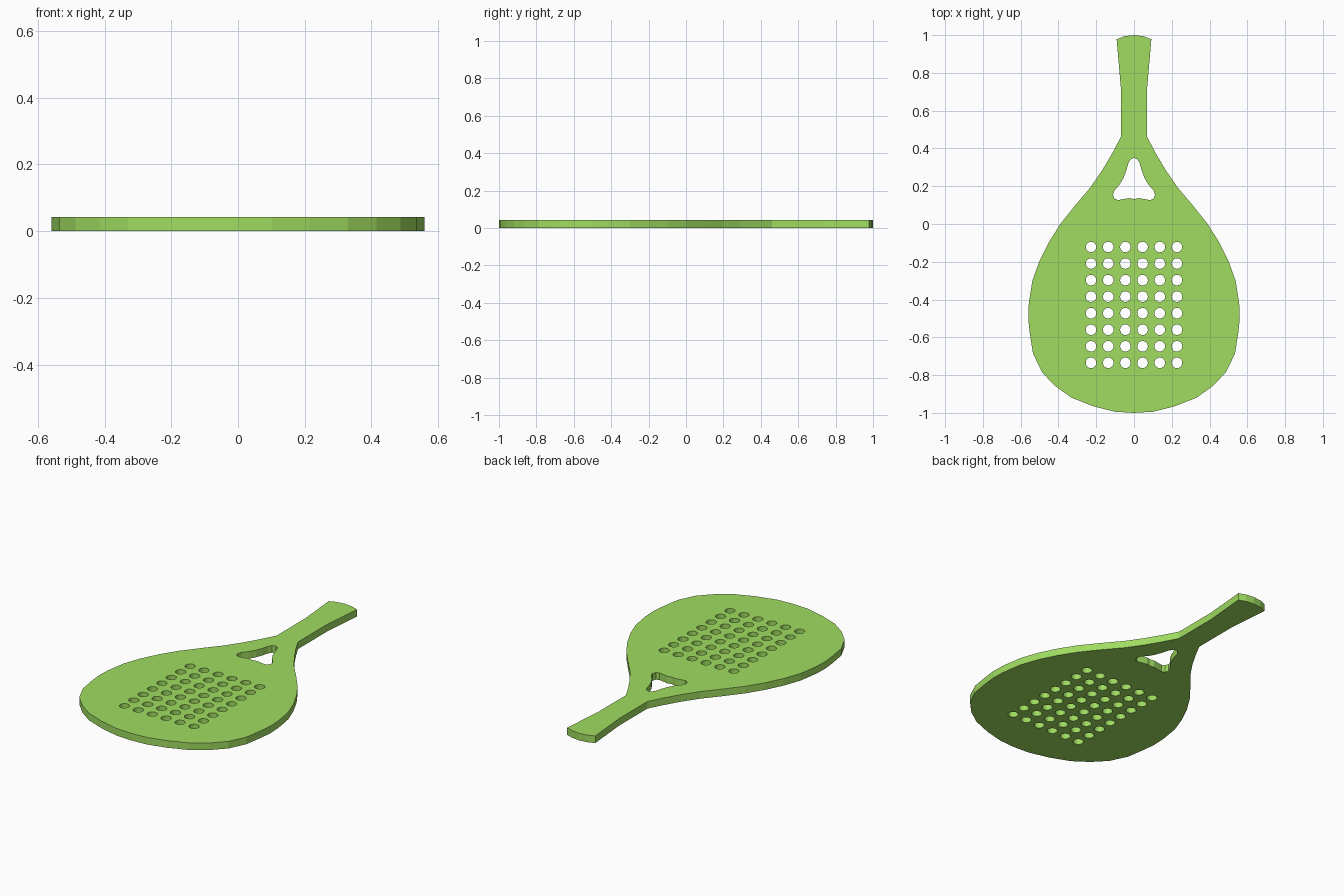
import bpy, bmesh, math

if "Cube" in bpy.data.objects:
    bpy.data.objects.remove(bpy.data.objects["Cube"])

THICK = 0.042

# Half outlines (x >= 0), mirrored into closed loops
body_half = [(0, -1), (0.10, -0.994), (0.215, -0.965), (0.33, -0.92), (0.415, -0.86),
             (0.487, -0.785), (0.535, -0.685), (0.553, -0.57), (0.56, -0.5),
             (0.557, -0.42), (0.538, -0.3), (0.50, -0.195), (0.45, -0.095),
             (0.39, 0), (0.31, 0.1), (0.23, 0.195), (0.165, 0.29), (0.115, 0.375),
             (0.07, 0.46), (0.07, 0.725), (0.092, 0.978), (0.05, 0.994), (0, 1)]
throat_half = [(0, 0.132), (0.025, 0.137), (0.055, 0.132), (0.085, 0.126), (0.103, 0.134),
               (0.111, 0.155), (0.103, 0.178), (0.075, 0.21), (0.055, 0.245),
               (0.04, 0.285), (0.03, 0.322), (0.018, 0.342), (0, 0.35)]


def mirrored(half):
    return half + [(-x, y) for x, y in half[-2:0:-1]]


def circle(cx, cy, r, n=20):
    return [(cx + r * math.cos(2 * math.pi * i / n),
             cy + r * math.sin(2 * math.pi * i / n)) for i in range(n)]


# Filled profile: outer outline, throat opening and the hole grid
loops = [mirrored(body_half), mirrored(throat_half)]
for col in range(6):
    for row in range(8):
        loops.append(circle(-0.2275 + col * 0.091, -0.735 + row * 0.0876, 0.028))

curve = bpy.data.curves.new("paddle_profile", 'CURVE')
curve.dimensions = '2D'
curve.fill_mode = 'BOTH'
curve.extrude = THICK / 2
for pts in loops:
    spline = curve.splines.new('POLY')
    spline.points.add(len(pts) - 1)
    for p, (x, y) in zip(spline.points, pts):
        p.co = (x, y, THICK / 2, 1)
    spline.use_cyclic_u = True

# Convert to a clean flat-shaded mesh
paddle = bpy.data.objects.new("paddle", curve)
bpy.context.collection.objects.link(paddle)
bpy.context.view_layer.objects.active = paddle
paddle.select_set(True)
bpy.ops.object.convert(target='MESH')
paddle = bpy.context.object
paddle.name = "paddle"

bm = bmesh.new()
bm.from_mesh(paddle.data)
bmesh.ops.remove_doubles(bm, verts=bm.verts, dist=1e-5)
bmesh.ops.recalc_face_normals(bm, faces=bm.faces)
low = min(v.co.z for v in bm.verts)
bmesh.ops.translate(bm, verts=bm.verts, vec=(0, 0, -low))
for f in bm.faces:
    f.smooth = False
bm.to_mesh(paddle.data)
bm.free()

# Green finish
mat = bpy.data.materials.new("paddle_green")
mat.diffuse_color = (0.35, 0.72, 0.12, 1)
mat.use_nodes = True
mat.node_tree.nodes["Principled BSDF"].inputs["Base Color"].default_value = mat.diffuse_color
paddle.data.materials.clear()
paddle.data.materials.append(mat)
